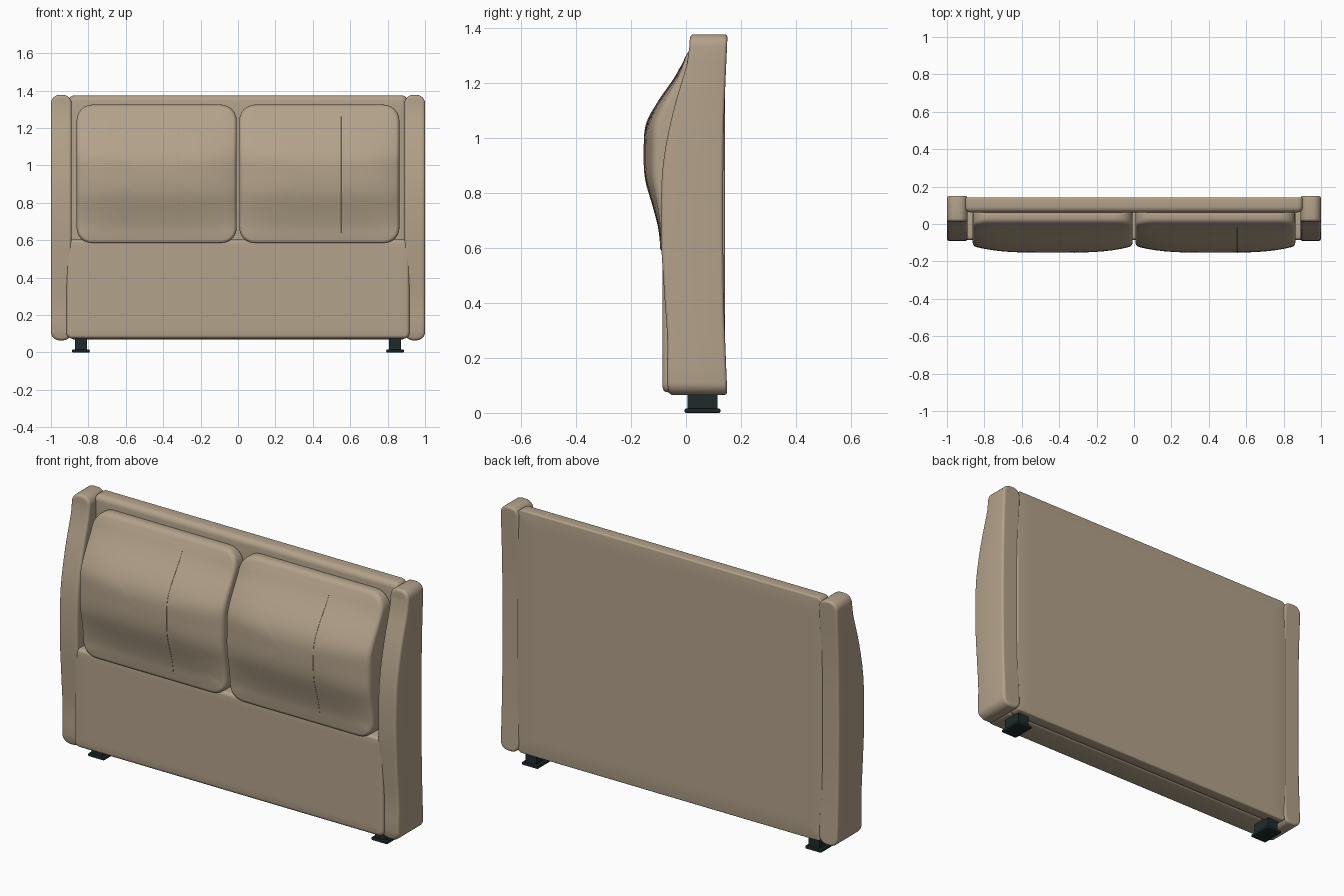
import bpy, bmesh, math

cube = bpy.data.objects.get("Cube")
if cube:
    bpy.data.objects.remove(cube, do_unlink=True)


def material(name, rgb, rough):
    m = bpy.data.materials.new(name)
    m.use_nodes = True
    m.diffuse_color = (*rgb, 1)
    bsdf = m.node_tree.nodes["Principled BSDF"]
    bsdf.inputs["Base Color"].default_value = (*rgb, 1)
    bsdf.inputs["Roughness"].default_value = rough
    return m


FABRIC = material("tan fabric", (0.45, 0.36, 0.255), 0.8)
DARK = material("dark metal", (0.014, 0.024, 0.024), 0.5)


def spline(points):
    """Smooth function through (z, y) points."""
    def slope(i):
        a, b = points[max(i - 1, 0)], points[min(i + 1, len(points) - 1)]
        return (b[1] - a[1]) / (b[0] - a[0])

    def f(z):
        z = min(max(z, points[0][0]), points[-1][0])
        i = 0
        while i < len(points) - 2 and z > points[i + 1][0]:
            i += 1
        (z0, y0), (z1, y1) = points[i], points[i + 1]
        h = z1 - z0
        t = (z - z0) / h
        s = t * t * (3 - 2 * t)
        return (y0 + (y1 - y0) * s + h * slope(i) * t * (1 - t) ** 2
                - h * slope(i + 1) * t * t * (1 - t))
    return f


def outline(hw, hh, r, side=20, corner=6):
    """Rounded rectangle as an ordered list of (x, z)."""
    pts = []
    corners = [(1, 1), (-1, 1), (-1, -1), (1, -1)]
    for k, (sx, sz) in enumerate(corners):
        cx, cz = sx * (hw - r), sz * (hh - r)
        for i in range(corner + 1):
            a = math.pi / 2 * (k + i / corner)
            pts.append((cx + r * math.cos(a), cz + r * math.sin(a)))
        nx, nz = corners[(k + 1) % 4]
        a = math.pi / 2 * (k + 1)
        ex, ez = nx * (hw - r) + r * math.cos(a), nz * (hh - r) + r * math.sin(a)
        px, pz = pts[-1]
        for i in range(1, side):
            t = i / side
            pts.append((px + (ex - px) * t, pz + (ez - pz) * t))
    return pts


def pad(name, cx, hw, z0, z1, radius, front, back, front_rim, back_rim):
    """Upholstered block: rounded outline, shaped front and back, soft rims."""
    cz, hh = (z0 + z1) / 2, (z1 - z0) / 2
    half = min(hw, hh)

    def sheet(rim, surface, sign):
        rings = []
        for i in range(5):
            a = math.pi / 2 * i / 4
            rings.append((rim * (1 - math.cos(a)), sign * rim * (1 - math.sin(a)), surface))
        for i in range(1, 9):
            rings.append((rim + (half - rim) * i / 8, 0, surface))
        return rings

    rings = sheet(front_rim, front, 1)[::-1] + sheet(back_rim, back, -1)
    bm = bmesh.new()
    loops = []
    for d, off, surface in rings:
        r = min(max(radius - d, 0), half - d)
        loops.append([bm.verts.new((cx + x, surface(x, cz + z) + off, cz + z))
                      for x, z in outline(hw - d, hh - d, r)])
    for a, b in zip(loops, loops[1:]):
        for i in range(len(a)):
            j = (i + 1) % len(a)
            bm.faces.new((a[i], a[j], b[j], b[i]))
    bmesh.ops.remove_doubles(bm, verts=bm.verts, dist=1e-5)
    bmesh.ops.recalc_face_normals(bm, faces=bm.faces)
    return finish(name, bm, FABRIC, True)


def finish(name, bm, mat, smooth=False):
    me = bpy.data.meshes.new(name)
    bm.to_mesh(me)
    bm.free()
    ob = bpy.data.objects.new(name, me)
    bpy.context.collection.objects.link(ob)
    me.materials.append(mat)
    if smooth:
        bpy.ops.object.select_all(action="DESELECT")
        ob.select_set(True)
        bpy.context.view_layer.objects.active = ob
        bpy.ops.object.shade_smooth_by_angle(angle=math.radians(40))
    return ob


def box(name, x, y, z, sx, sy, sz, bevel):
    bm = bmesh.new()
    bmesh.ops.create_cube(bm, size=1)
    for v in bm.verts:
        v.co = (x + v.co.x * sx, y + v.co.y * sy, z + v.co.z * sz)
    if bevel:
        bmesh.ops.bevel(bm, geom=bm.edges[:], offset=bevel, segments=2,
                        profile=0.5, affect="EDGES")
    return finish(name, bm, DARK)


def flat(y):
    return lambda x, z: y


# Back panel and lower front base
pad("back_panel", 0, 0.905, 0.07, 1.375, 0.03, flat(0.062), flat(0.142), 0.03, 0.008)
pad("lower_base", 0, 0.917, 0.075, 0.605, 0.03, flat(-0.085), flat(0.07), 0.018, 0.018)

# Curved side wings
wing_front = spline([(0.07, -0.062), (0.12, -0.07), (0.25, -0.067), (0.45, -0.08),
                     (0.65, -0.091), (0.9, -0.084), (1.1, -0.046), (1.28, 0.006),
                     (1.375, 0.015)])
wing_back = spline([(0.07, 0.15), (0.4, 0.138), (0.72, 0.135), (1.05, 0.138), (1.375, 0.151)])
for side, s in (("left", 1), ("right", -1)):
    pad(side + "_wing", s * 0.945, 0.055, 0.065, 1.377, 0.045,
        lambda x, z: wing_front(z), lambda x, z: wing_back(z), 0.014, 0.012)

# Back cushions, fullest at head height
cushion_front = spline([(0.58, -0.094), (0.66, -0.098), (0.75, -0.12), (0.85, -0.148),
                        (0.95, -0.153), (1.05, -0.145), (1.13, -0.103), (1.23, -0.035),
                        (1.325, 0.012)])
CUSHION_HALF = 0.428


def cushion_surface(x, z):
    t = min(max((z - 0.62) / 0.68, 0), 1)
    return cushion_front(z) + 0.036 * math.sin(math.pi * t) * abs(x / CUSHION_HALF) ** 3.5


for side, s in (("left", 1), ("right", -1)):
    cx = s * 0.435
    pad(side + "_cushion", cx, CUSHION_HALF, 0.582, 1.325, 0.085,
        cushion_surface, flat(0.066), 0.02, 0.012)
    # Fine stitched seam lying on the cushion
    curve = bpy.data.curves.new(side + "_seam", "CURVE")
    curve.dimensions = "3D"
    curve.bevel_depth = 0.0015
    curve.bevel_resolution = 1
    line = curve.splines.new("POLY")
    line.points.add(30)
    for i, p in enumerate(line.points):
        z = 0.64 + 0.62 * i / 30
        p.co = (cx + 0.118, cushion_surface(0.118, z), z, 1)
    curve.materials.append(FABRIC)
    bpy.context.collection.objects.link(bpy.data.objects.new(side + "_seam", curve))

# Feet with flat pads
for side, s in (("left", 1), ("right", -1)):
    box(side + "_foot_stem", s * 0.84, 0.06, 0.047, 0.065, 0.108, 0.075, 0)
    box(side + "_foot_pad", s * 0.84, 0.06, 0.008, 0.095, 0.13, 0.016, 0.005)
